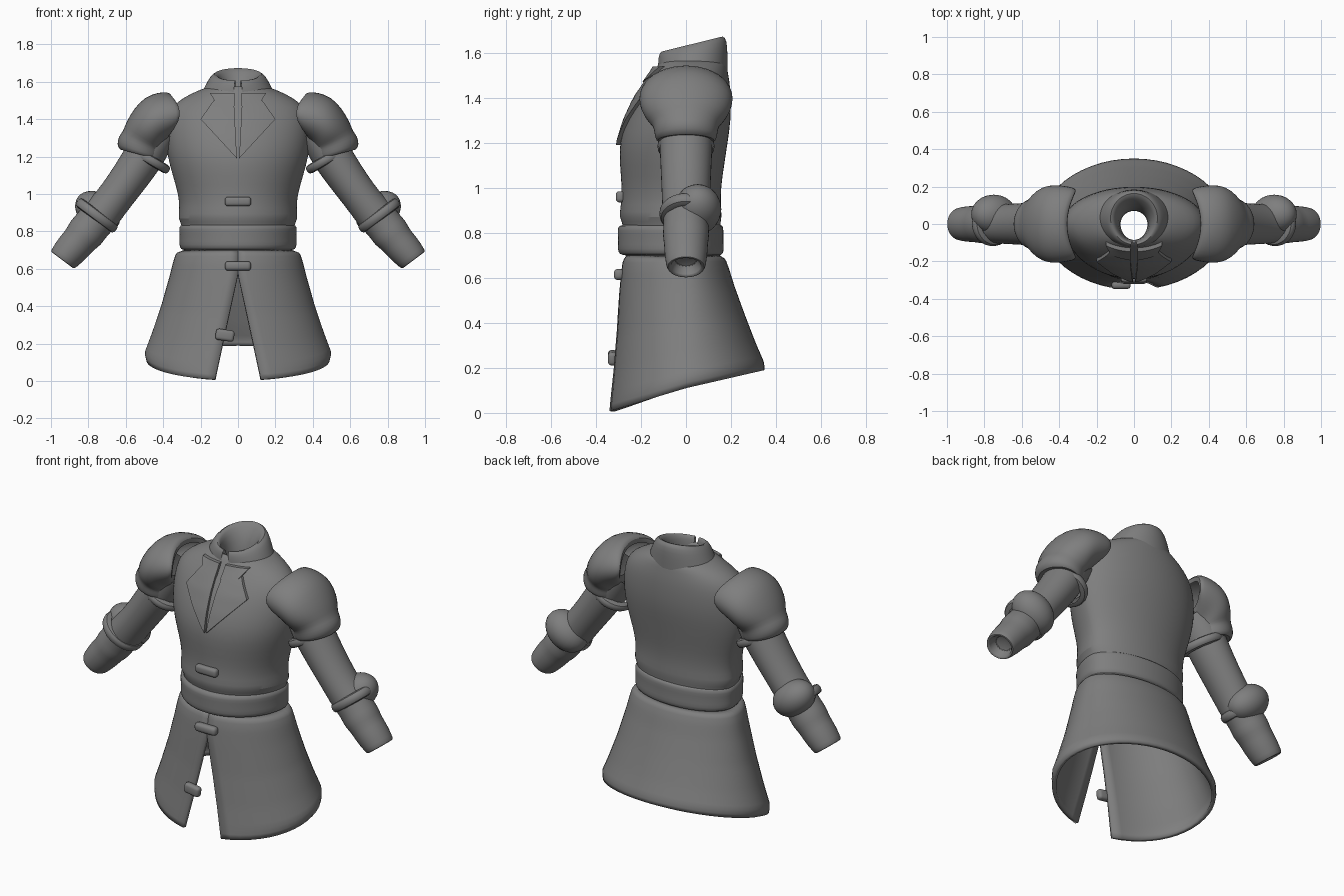
import bpy, bmesh, math
from mathutils import Matrix, Vector

if "Cube" in bpy.data.objects:
    bpy.data.objects.remove(bpy.data.objects["Cube"])

cloth = bpy.data.materials.new("grey cloth")
cloth.diffuse_color = (0.21, 0.21, 0.21, 1)
cloth.use_nodes = True
cloth.node_tree.nodes["Principled BSDF"].inputs["Base Color"].default_value = cloth.diffuse_color


def finish(name, bm, angle=40, subsurf=0, mirror=False, thick=0):
    """Turn a bmesh into a smooth-shaded object with its modifiers."""
    bmesh.ops.recalc_face_normals(bm, faces=bm.faces)
    me = bpy.data.meshes.new(name)
    bm.to_mesh(me)
    bm.free()
    me.materials.append(cloth)
    ob = bpy.data.objects.new(name, me)
    bpy.context.collection.objects.link(ob)
    bpy.ops.object.select_all(action='DESELECT')
    ob.select_set(True)
    bpy.context.view_layer.objects.active = ob
    if thick:
        m = ob.modifiers.new("thickness", 'SOLIDIFY')
        m.thickness, m.offset = thick, -1
    if subsurf:
        ob.modifiers.new("smooth", 'SUBSURF').levels = subsurf
        ob.modifiers["smooth"].render_levels = subsurf
    if mirror:
        ob.modifiers.new("mirror", 'MIRROR')
    bpy.ops.object.shade_smooth_by_angle(angle=math.radians(angle))
    return ob


def loft(rings, closed=True, cap_end=False):
    """Skin a list of point rings."""
    bm = bmesh.new()
    vs = [[bm.verts.new(p) for p in r] for r in rings]
    n = len(rings[0])
    for a, b in zip(vs, vs[1:]):
        for i in range(n if closed else n - 1):
            j = (i + 1) % n
            bm.faces.new((a[i], b[i], b[j], a[j]))
    if cap_end:
        bm.faces.new(vs[-1])
    return bm


def body_ring(z, hw, yf, yb, cy=0, tilt=0, gap=None, n=40):
    """Horizontal oval with separate front and back depth; gap opens the front."""
    g = gap or 0
    pts = []
    for i in range(n + 1 if gap is not None else n):
        a = -math.pi / 2 + g + (2 * math.pi - 2 * g) * i / n
        s = math.sin(a)
        y = cy + s * ((yb - cy) if s > 0 else (cy - yf))
        pts.append((hw * math.cos(a), y, z + tilt * (y - cy)))
    return pts


def lerp_table(tab, z):
    """Interpolate rows of a table sorted by rising first value."""
    for a, b in zip(tab, tab[1:]):
        if z <= b[0]:
            t = max(0, (z - a[0]) / (b[0] - a[0]))
            return [p + (q - p) * t for p, q in zip(a[1:], b[1:])]
    return tab[-1][1:]


# Torso: height, half width, front, back, centre
TORSO = [(0.66, .29, -.265, .15, 0), (0.84, .295, -.275, .15, 0), (0.865, .325, -.30, .16, 0),
         (0.92, .312, -.29, .155, 0), (1.0, .32, -.285, .155, 0), (1.1, .35, -.295, .17, 0),
         (1.2, .378, -.298, .185, 0), (1.3, .388, -.268, .20, 0), (1.4, .382, -.222, .20, 0),
         (1.47, .355, -.175, .195, 0), (1.52, .285, -.14, .185, .02), (1.555, .21, -.12, .18, .03),
         (1.58, .14, -.10, .16, .03), (1.57, .075, -.085, .07, .0), (1.45, .075, -.085, .07, .0)]
finish("torso", loft([body_ring(*r) for r in TORSO]), 60, 1)

# Stand-up collar, higher at the back and split at the front
COLLAR = [(1.525, .20, -.125, .185, .03, 0), (1.58, .175, -.125, .185, .03, .1),
          (1.625, .15, -.12, .182, .03, .2), (1.645, .125, -.11, .165, .03, .26),
          (1.635, .105, -.10, .14, .03, .24), (1.58, .08, -.092, .085, .0, .1),
          (1.47, .072, -.085, .07, .0, 0)]
finish("collar", loft([body_ring(*r, gap=.12) for r in COLLAR], closed=False), 60, 1)

# Belt wrapped around the waist
BELT = [(.70, .285, -.27, .15), (.705, .308, -.298, .163), (.725, .315, -.305, .17),
        (.77, .312, -.303, .165), (.815, .317, -.306, .168), (.832, .311, -.30, .163),
        (.838, .285, -.27, .15)]
finish("belt", loft([body_ring(*r) for r in BELT]), 50, 1)

# Skirt of the coat: slanted hem and a wedge-shaped front slit
SKIRT = [(0, .29, -.265, .15), (.02, .325, -.275, .17), (.06, .34, -.285, .183),
         (.25, .368, -.297, .215), (.5, .41, -.31, .262), (.75, .46, -.328, .31),
         (.93, .50, -.345, .347), (1, .49, -.352, .35)]
rings = []
for k in range(25):
    t = k / 24 if k > 2 else k * .025
    hw, yf, yb = lerp_table(SKIRT, t)
    slit = max(0, t - .19) / .81 * .125
    ring = []
    for x, y, z in body_ring(0, hw, yf, yb, gap=math.asin(slit / hw), n=48):
        hem = .11 + (.3 * y if y < 0 else .23 * y)
        ring.append((x, y, .70 + (hem - .70) * t))
    rings.append(ring)
finish("skirt", loft(rings, closed=False), 45, thick=.022)


# Lapels: panels laid over the chest
def chest_y(x, z):
    hw, yf, yb, cy = lerp_table(TORSO[:13], z)
    return cy + (yf - cy) * math.sqrt(max(0, 1 - (x / hw) ** 2))


def panel(name, corners, lift, steps=10):
    a, b, c, d = [Vector(p) for p in corners]
    rows = []
    for i in range(steps + 1):
        u = i / steps
        l, r = a.lerp(d, u), b.lerp(c, u)
        row = [l.lerp(r, j / steps) for j in range(steps + 1)]
        rows.append([(p.x, chest_y(p.x, p.y) - lift, p.y) for p in row])
    bm = loft(rows, closed=False)
    bmesh.ops.recalc_face_normals(bm, faces=bm.faces)
    back = bmesh.ops.extrude_face_region(bm, geom=bm.faces[:])["geom"]
    for v in back:
        if isinstance(v, bmesh.types.BMVert):
            v.co.y += lift + .02
    return finish(name, bm, 40, mirror=True)


panel("lapel", [(.022, 1.50), (.13, 1.50), (.20, 1.40), (.006, 1.19)], .014)
panel("collar_flap", [(.02, 1.54), (.15, 1.54), (.12, 1.49), (.018, 1.47)], .02, 6)


# Sleeve parts: rings given by outer point, inner point, depth and bow at front/back
def tube(name, pairs, angle=50, subsurf=1, cap=False, n=20):
    rings = []
    for ox, oz, ix, iz, ry, bow in pairs:
        ring = []
        for i in range(n):
            a = 2 * math.pi * i / n
            c, s = math.cos(a), math.sin(a)
            ring.append(((ox + ix) / 2 + (ox - ix) / 2 * c - bow * s * s, ry * s,
                         (oz + iz) / 2 + (oz - iz) / 2 * c))
        rings.append(ring)
    return finish(name, loft(rings, cap_end=cap), angle, subsurf, mirror=True)


def around(x, z, r, ry=None, nx=.80, nz=.60):
    return (x + r * nx, z + r * nz, x - r * nx, z - r * nz, ry or r, 0)


def strap(name, x, z, r, ry, w, nx=.80, nz=.60):
    """Band around the arm, w wide along it."""
    prof = [(-.5, -.03), (-.48, 0), (0, .006), (.48, 0), (.5, -.03)]
    tube(name, [around(x + nz * w * s, z - nx * w * s, r + d, ry + d, nx, nz) for s, d in prof])


tube("sleeve", [around(.42, 1.35, .11), around(.48, 1.24, .11, .12), around(.53, 1.16, .108, .118),
                around(.61, 1.045, .10, .112), around(.69, .94, .098, .108),
                around(.735, .885, .105), around(.785, .83, .10), around(.815, .79, .106),
                around(.845, .755, .092, .098), around(.88, .715, .094, .098),
                around(.925, .663, .084, .09), around(.94, .645, .079, .085),
                around(.94, .645, .062, .066), around(.90, .69, .058, .06)], cap=True)

# Shoulder guard: dome and lower lip
tube("shoulder_guard", [
    (.36, 1.50, .38, 1.34, .16, .05), (.355, 1.53, .375, 1.315, .185, .06),
    (.375, 1.548, .38, 1.295, .198, .055), (.43, 1.545, .385, 1.28, .208, .03),
    (.50, 1.52, .392, 1.27, .212, .01), (.555, 1.46, .40, 1.258, .203, 0),
    (.60, 1.385, .405, 1.245, .18, 0), (.615, 1.335, .408, 1.23, .15, 0),
    (.64, 1.31, .402, 1.215, .145, 0), (.65, 1.265, .405, 1.19, .14, 0),
    (.632, 1.23, .415, 1.18, .13, 0), (.60, 1.24, .43, 1.19, .10, 0)])
strap("arm_strap", .475, 1.185, .122, .125, .05, .86, .50)
strap("elbow_strap", .755, .885, .128, .116, .055)

# Elbow pad on the back of the arm
bm = bmesh.new()
bmesh.ops.create_uvsphere(bm, u_segments=24, v_segments=16, radius=1)
bm.transform(Matrix.Translation((.75, .052, .905)) @ Matrix.Rotation(math.atan2(-.6, .8), 4, 'Y')
             @ Matrix.Diagonal((.132, .105, .098, 1)))
finish("elbow_pad", bm, 50, mirror=True)


# Front fasteners
def fastener(name, loc, size, turn=0):
    bm = bmesh.new()
    bmesh.ops.create_cube(bm, size=1)
    bm.transform(Matrix.Diagonal((*size, 1)))
    bmesh.ops.bevel(bm, geom=bm.edges[:], offset=min(size) * .4, segments=3, affect='EDGES', profile=.5)
    bm.transform(Matrix.Translation(loc) @ Matrix.Rotation(turn, 4, 'Y'))
    finish(name, bm, 50)


fastener("upper_fastener", (0, -.292, .96), (.14, .04, .05))
fastener("middle_fastener", (0, -.298, .615), (.14, .045, .05))
fastener("lower_fastener", (-.07, -.327, .245), (.10, .04, .06), .15)
